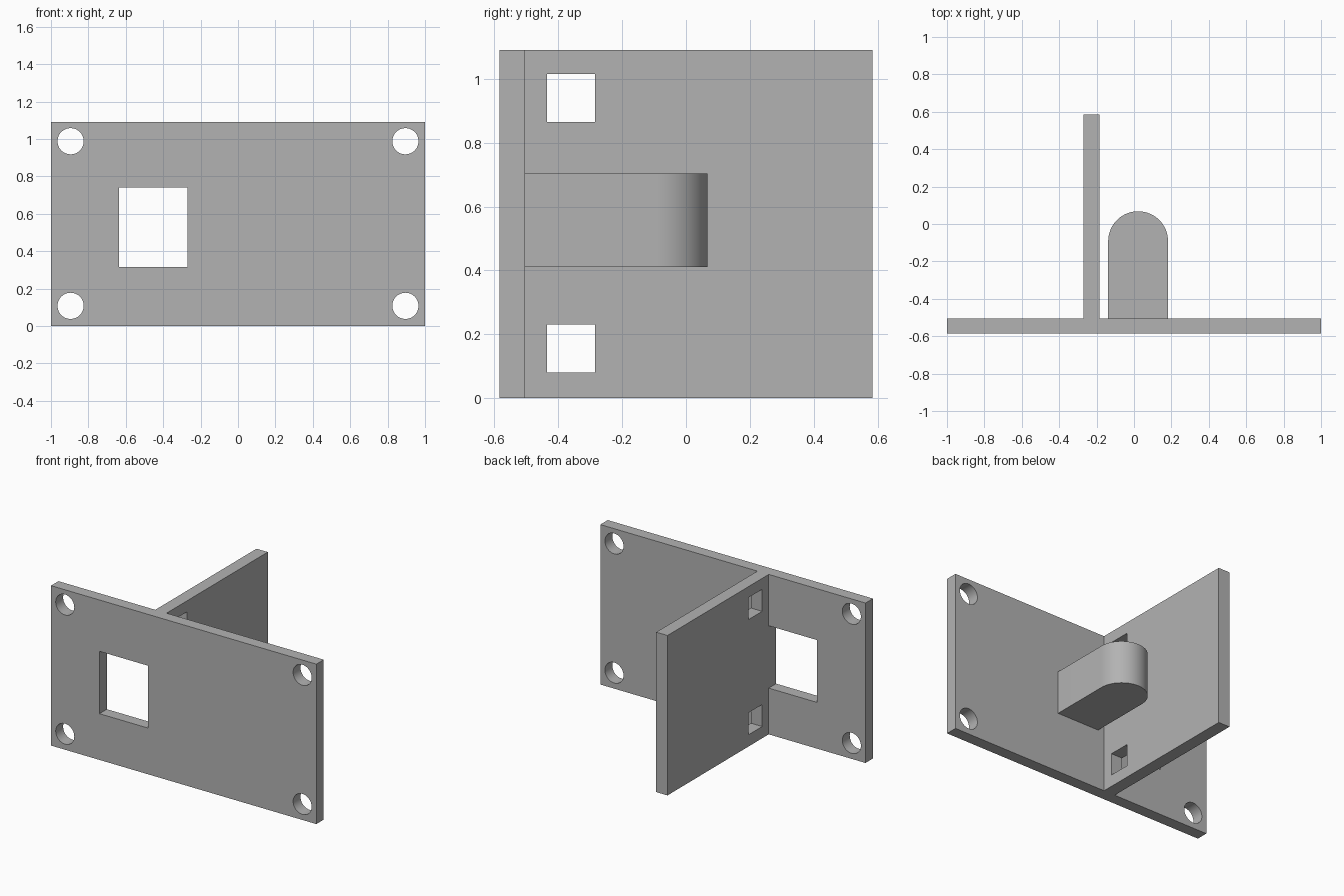
import bpy
import math
from mathutils import Vector

if "Cube" in bpy.data.objects:
    bpy.data.objects.remove(bpy.data.objects["Cube"], do_unlink=True)

HEIGHT = 1.09
BACK, FRONT, PLATE_BACK = 0.585, -0.585, -0.505
FIN_X = (-0.27, -0.185)

# Single flat colour
grey = bpy.data.materials.new("light grey")
grey.use_nodes = True
grey.diffuse_color = (0.45, 0.45, 0.45, 1)
grey.node_tree.nodes["Principled BSDF"].inputs["Base Color"].default_value = grey.diffuse_color


def box(name, x, y, z):
    """Box between the given (min, max) limits on each axis."""
    low, high = Vector((x[0], y[0], z[0])), Vector((x[1], y[1], z[1]))
    bpy.ops.mesh.primitive_cube_add(size=1)
    obj = bpy.context.object
    obj.name = obj.data.name = name
    for v in obj.data.vertices:
        v.co = (low + high) / 2 + v.co * (high - low)
    obj.data.materials.append(grey)
    return obj


def cut(target, cutter):
    """Subtract the cutter from the target, then discard the cutter."""
    cutter.hide_render = True
    mod = target.modifiers.new("hole", "BOOLEAN")
    mod.operation, mod.solver, mod.object = "DIFFERENCE", "EXACT", cutter
    bpy.context.view_layer.objects.active = target
    bpy.ops.object.modifier_apply(modifier=mod.name)
    bpy.data.objects.remove(cutter, do_unlink=True)


def smooth(obj):
    bpy.ops.object.select_all(action="DESELECT")
    obj.select_set(True)
    bpy.context.view_layer.objects.active = obj
    bpy.ops.object.shade_smooth_by_angle(angle=math.radians(30))


# Mounting plate with a rectangular window and a screw hole in each corner
plate = box("mounting_plate", (-1, 1), (FRONT, PLATE_BACK), (0, HEIGHT))
cut(plate, box("window_cutter", (-0.635, FIN_X[0]), (-0.7, -0.4), (0.315, 0.74)))
for x in (-0.895, 0.895):
    for z in (0.108, 0.988):
        bpy.ops.mesh.primitive_cylinder_add(
            vertices=48, radius=0.07, depth=0.3,
            location=(x, FRONT, z), rotation=(math.pi / 2, 0, 0))
        cutter = bpy.context.object
        cutter.data.materials.append(grey)
        cut(plate, cutter)
smooth(plate)

# Upright fin with two square slots beside the plate
fin = box("upright_fin", FIN_X, (PLATE_BACK, BACK), (0, HEIGHT))
for z in (0.08, 0.865):
    cut(fin, box("slot_cutter", (-0.4, -0.1), (-0.435, -0.285), (z, z + 0.15)))

# Round-ended block: a D-shaped outline extruded upwards
radius, centre_x, centre_y = 0.16, 0.022, -0.092
low, high, steps = 0.41, 0.703, 32
outline = [(centre_x - radius, PLATE_BACK), (centre_x + radius, PLATE_BACK)]
for i in range(steps + 1):
    a = math.pi * i / steps
    outline.append((centre_x + radius * math.cos(a), centre_y + radius * math.sin(a)))
n = len(outline)
verts = [(x, y, z) for z in (low, high) for x, y in outline]
faces = [list(reversed(range(n))), list(range(n, 2 * n))]
faces += [(i, (i + 1) % n, (i + 1) % n + n, i + n) for i in range(n)]
mesh = bpy.data.meshes.new("round_ended_block")
mesh.from_pydata(verts, [], faces)
mesh.materials.append(grey)
block = bpy.data.objects.new("round_ended_block", mesh)
bpy.context.collection.objects.link(block)
smooth(block)
